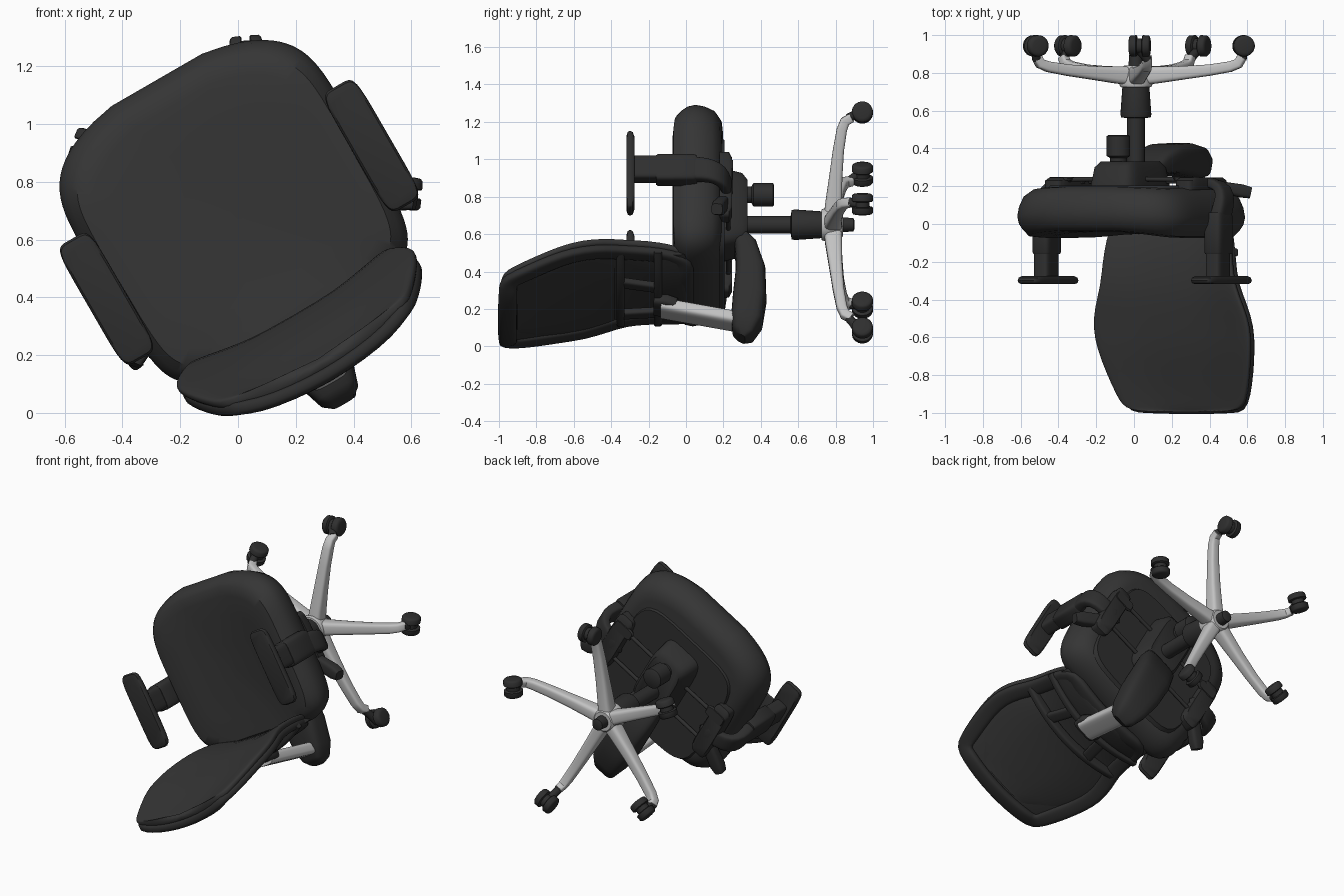
import bpy, bmesh, math
from mathutils import Vector, Matrix

if "Cube" in bpy.data.objects:
    bpy.data.objects.remove(bpy.data.objects["Cube"])

# Chair frame: X right, Y forward, Z up; the whole chair lies tipped on its back and is rolled 30 degrees
C, S = math.cos(math.pi / 6), 0.5
M = Matrix(((C, -S, 0, 0.01), (0, 0, -1, 0), (S, C, 0, 0.65), (0, 0, 0, 1)))


def material(name, v):
    m = bpy.data.materials.new(name)
    m.diffuse_color = (v, v, v, 1)
    m.use_nodes = True
    m.node_tree.nodes["Principled BSDF"].inputs["Base Color"].default_value = m.diffuse_color
    return m


FABRIC = material("charcoal fabric", 0.036)
PLASTIC = material("black plastic", 0.028)
SILVER = material("silver metal", 0.54)


def loft(name, rings, mat, closed=False, sub=0):
    """Skin a list of equal rings; cap the ends unless closed."""
    bm = bmesh.new()
    vs = [[bm.verts.new(M @ Vector(p)) for p in r] for r in rings]
    n = len(vs[0])
    for i in range(len(vs) if closed else len(vs) - 1):
        a, b = vs[i], vs[(i + 1) % len(vs)]
        for j in range(n):
            k = (j + 1) % n
            bm.faces.new((a[j], a[k], b[k], b[j]))
    if not closed:
        bm.faces.new(vs[0])
        bm.faces.new(vs[-1])
    bmesh.ops.recalc_face_normals(bm, faces=bm.faces)
    for f in bm.faces:
        f.smooth = True
    me = bpy.data.meshes.new(name)
    bm.to_mesh(me)
    bm.free()
    if not sub:
        me.set_sharp_from_angle(angle=math.radians(40))
    me.materials.append(mat)
    ob = bpy.data.objects.new(name, me)
    bpy.context.collection.objects.link(ob)
    if sub:
        mod = ob.modifiers.new("smooth", 'SUBSURF')
        mod.levels = mod.render_levels = sub
    return ob


def super_pts(n, e):
    """Unit superellipse points."""
    out = []
    for i in range(n):
        a = 2 * math.pi * (i + 0.5) / n
        c, s = math.cos(a), math.sin(a)
        out.append((math.copysign(abs(c) ** (2 / e), c), math.copysign(abs(s) ** (2 / e), s)))
    return out


def sweep(name, path, sizes, mat, hint=(0, 0, 1), e=2, n=16, closed=False, sub=0):
    """Sweep a section of half sizes (a, b) along a path."""
    P = [Vector(p) for p in path]
    rings = []
    for i, p in enumerate(P):
        if closed:
            t = P[(i + 1) % len(P)] - P[i - 1]
        else:
            t = P[min(i + 1, len(P) - 1)] - P[max(i - 1, 0)]
        s = t.cross(Vector(hint)).normalized()
        u = s.cross(t).normalized()
        a, b = sizes[i] if isinstance(sizes, list) else sizes
        rings.append([p + s * a * x + u * b * y for x, y in super_pts(n, e)])
    return loft(name, rings, mat, closed, sub)


def slab(name, x, y, hx, hy, levels, mat, e=5, n=32):
    """Stack of rounded rectangles: levels are (z, scale)."""
    return loft(name, [[(x + hx * k * a, y + hy * k * b, z) for a, b in super_pts(n, e)]
                       for z, k in levels], mat)


def lathe(name, x, y, levels, mat):
    return slab(name, x, y, 1, 1, levels, mat, 2, 28)


# Seat cushion: bowed front, soft edge, slightly dished top
def seat_ring(z, k, dish=0):
    pts = []
    for a, b in super_pts(72, 6):
        x = 0.515 * k * a
        y = 0.04 + ((0.555 - .11 * a * a) if b > 0 else 0.455) * k * b
        x *= 1 - .06 * max(0, -y)
        drop = 0.03 * max(0, (y - 0.3) / 0.3) ** 2      # waterfall front edge
        pts.append((x, y, z - drop + dish * abs(x / 0.5) ** 2))
    return pts


loft("seat", [seat_ring(*r) for r in (
    (-.19, .78), (-.18, .86), (-.14, .945), (-.085, .985), (-.035, 1), (.005, .985),
    (.035, .95), (.05, .9, .02), (.046, .8, .04), (.04, .6, .05), (.035, .3, .05), (.033, .05, .05))], FABRIC)
slab("seat_pan", 0, 0, .39, .39, [(-.205, .97), (-.18, 1)], PLASTIC)

# Back cushion: rows of height, half width, front position
ROWS = [(-.02, .31, -.405), (0, .355, -.395), (.08, .38, -.375), (.2, .395, -.365), (.33, .41, -.368),
        (.44, .455, -.385), (.55, .48, -.41), (.66, .47, -.435), (.78, .44, -.475), (.9, .4, -.515),
        (.955, .375, -.53), (.985, .33, -.54), (.995, .24, -.545)]
BOW = 0.06


def back_ring(z, w, y, t):
    return [(w * a, y - t + t * b + BOW * a * a * min(1, w / .4), z) for a, b in super_pts(32, 4)]


loft("back_cushion", [back_ring(z, w, y, .012 if i in (0, 12) else .024 if i in (1, 11) else .03)
                      for i, (z, w, y) in enumerate(ROWS)], FABRIC, sub=1)

# Back frame: broad rim around the rear of the cushion
side = [(w - .055, y - .055 + BOW * .75, z) for z, w, y in ROWS[1:11]]
top = [(.26, -.57, .95), (.14, -.59, .955), (0, -.60, .955), (-.14, -.59, .955), (-.26, -.57, .95)]
low = [(-.2, -.435, .01), (0, -.45, .01), (.2, -.435, .01)]
sweep("back_frame", side + top + [(-x, y, z) for x, y, z in reversed(side)] + low,
      (.052, .028), PLASTIC, (0, 1, 0), 3, 12, True, 1)

# Rear panel set inside the frame
panel = [(.38, .34, -.42), (.42, .37, -.425), (.52, .40, -.445), (.66, .39, -.48), (.8, .35, -.52),
         (.88, .31, -.545), (.9, .26, -.555)]
loft("back_panel", [[(w * a, y - .014 + .014 * b + BOW * a * a * .8, z) for a, b in super_pts(32, 4)]
                    for z, w, y in panel], FABRIC)


# Cross ribs and lower carrier behind the lumbar area
def cross(name, z, w, y, a, b, bow=.08):
    sweep(name, [(w * k / 6, y + bow * (k / 6) ** 2, z) for k in range(-6, 7)], (a, b), PLASTIC, (0, 0, 1), 4)


cross("upper_rib", .35, .40, -.47, .03, .022, .1)
cross("lower_rib", .15, .38, -.475, .03, .022, .1)
cross("lower_band", .07, .355, -.45, .03, .08)
for s in (-1, 1):
    sweep("lumbar_strut", [(s * .13, -.465, .14), (s * .15, -.46, .25), (s * .17, -.455, .35)],
          (.035, .02), PLASTIC, (0, 1, 0), 4)
sweep("back_carrier", [(0, -.495, .17), (0, -.505, .1), (0, -.515, .05)], [(.08, .03), (.09, .035), (.07, .035)],
      PLASTIC, (0, 1, 0), 4)

# Silver back bar and its tail housing under the seat
sweep("back_bar", [(0, -.515, .13), (0, -.60, -.28)], (.07, .037), SILVER, (0, 1, 0), 4, 24)
sweep("tail_housing", [(0, -.70, -.29), (0, -.675, -.305), (0, -.6, -.325), (0, -.46, -.34), (0, -.3, -.345),
                       (0, -.16, -.32), (0, -.09, -.28)],
      [(.045, .03), (.075, .06), (.1, .085), (.12, .09), (.125, .08), (.12, .06), (.1, .04)],
      PLASTIC, (0, 0, 1), 4, 24)

# Tilt mechanism, tension knob, levers and rods
slab("tilt_mechanism", 0, .06, .14, .24, [(-.33, .75), (-.30, .9), (-.2, 1)], PLASTIC)
lathe("tension_knob", 0, .185, [(-.47, .055), (-.465, .062), (-.36, .062), (-.35, .045), (-.3, .045)], PLASTIC)
for s in (-1, 1):
    sweep("lever_rod", [(0, .12, -.24), (s * .36, .12, -.235)], (.012, .012), PLASTIC)
    sweep("rear_rod", [(0, -.1, -.225), (s * .40, -.1, -.225)], (.012, .012), PLASTIC)
    slab("lever_paddle", s * .38, .12, .07, .035, [(-.25, .9), (-.24, 1), (-.23, .9)], PLASTIC)

# Armrests, one per side
for s in (-1, 1):
    slab("arm_pad", s * .53, .012, .068, .24,
         [(.275, .85), (.285, .97), (.30, 1), (.312, .97), (.318, .88)], PLASTIC, 6)
    slab("arm_post", s * .525, .04, .045, .07, [(.02, 1), (.28, 1)], PLASTIC, 5)
    slab("arm_sleeve", s * .525, .035, .053, .08, [(-.06, .9), (-.04, 1), (.15, 1), (.16, .92)], PLASTIC, 5)
    sweep("arm_elbow", [(s * .525, .035, .02), (s * .54, .03, -.06), (s * .555, .015, -.13), (s * .535, -.005, -.19),
                        (s * .46, -.02, -.222), (s * .32, -.03, -.225)],
          [(.04, .07), (.038, .07), (.035, .065), (.03, .06), (.028, .055), (.022, .05)],
          PLASTIC, (0, 1, 0), 4, 16, False, 1)
    slab("arm_mount", s * .40, 0, .06, .2, [(-.245, .85), (-.23, 1), (-.18, 1)], PLASTIC)
    sweep("arm_knob", [(s * .42, -.11, -.2), (s * .53, -.2, -.175), (s * .565, -.23, -.165)],
          [(.04, .03), (.042, .035), (.03, .03)], PLASTIC, (0, 0, 1), 4)

# Gas column and hub
lathe("gas_column", 0, 0, [(-.60, .047), (-.3, .047)], PLASTIC)
lathe("column_cover", 0, 0, [(-.74, .07), (-.72, .072), (-.58, .082), (-.565, .078), (-.56, .05)], PLASTIC)
lathe("hub", 0, 0, [(-.84, .06), (-.83, .07), (-.74, .088), (-.725, .082), (-.72, .05)], SILVER)
lathe("hub_tip", 0, 0, [(-.90, .025), (-.895, .036), (-.82, .04)], PLASTIC)

# Five-star legs and twin-wheel casters: world x, world z, wheel axle angle
INV = M.inverted()
CASTERS = [(.03, 1.25, 5), (.58, .76, 85), (-.52, .92, 70), (-.35, .22, 40), (.34, .085, 25)]
for k, (wx, wz, ax) in enumerate(CASTERS):
    ang = math.radians((84, 12, 156, 228, 300)[k])

    def leg_point(r, z):
        return INV @ Vector((.01 + r * math.cos(ang), -z, .65 + r * math.sin(ang)))

    sweep("base_leg", [leg_point(*p) for p in ((.03, -.785), (.12, -.79), (.25, -.80), (.40, -.815), (.51, -.833),
                                               (.555, -.85), (.575, -.885))],
          [(.045, .05), (.04, .045), (.036, .036), (.032, .03), (.03, .028), (.027, .027), (.025, .025)],
          SILVER, (0, 0, 1), 4, 16)
    c = INV @ Vector((wx, .943, wz))
    d = INV.to_3x3() @ Vector((math.cos(math.radians(ax)), 0, math.sin(math.radians(ax))))
    tip = leg_point(.575, -.87)
    sweep("caster_stem", [tip, Vector((c.x, c.y, -.93)) * .4 + tip * .6, Vector((c.x, c.y, -.92))],
          (.024, .024), PLASTIC, (.3, .2, 1) if (tip - c).length > .1 else (1, .3, 0))
    for s in (-1, 1):
        sweep("caster_wheel", [c + d * s * v for v in (.014, .018, .046, .054, .057)],
              [(r, r) for r in (.052, .057, .056, .049, .035)], PLASTIC, (0, 0, 1), 2, 24)
    sweep("caster_axle", [c - d * .03, c + d * .03], (.04, .04), PLASTIC, (0, 0, 1))
